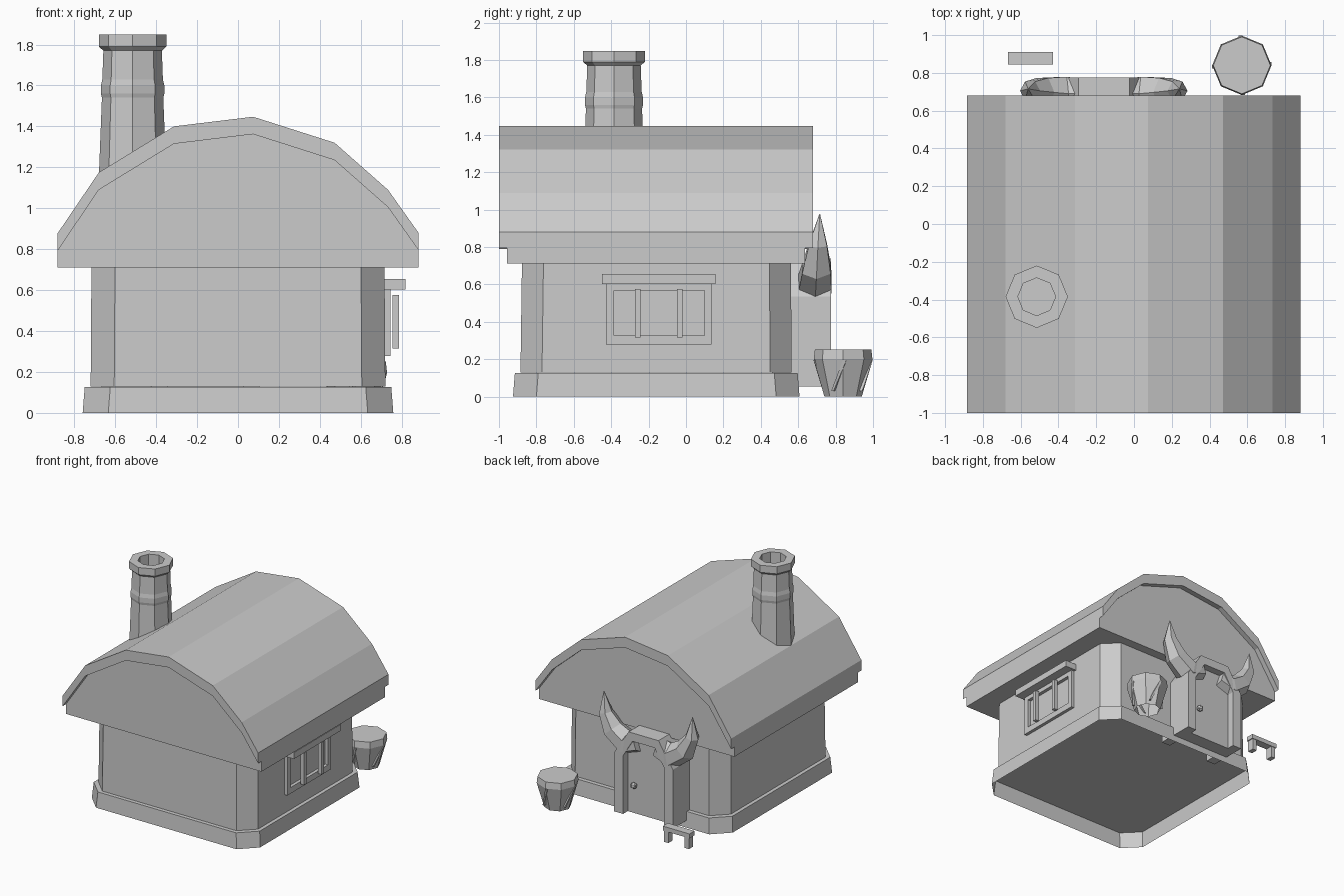
import bpy, bmesh
from math import sin, cos, pi
from mathutils import Vector

old = bpy.data.objects.get("Cube")
if old:
    bpy.data.objects.remove(old, do_unlink=True)

grey = bpy.data.materials.new("plain_grey")
grey.use_nodes = True
grey.diffuse_color = (0.6, 0.6, 0.6, 1)
grey.node_tree.nodes["Principled BSDF"].inputs["Base Color"].default_value = (0.6, 0.6, 0.6, 1)


def finish(name, bm):
    bmesh.ops.recalc_face_normals(bm, faces=bm.faces)
    mesh = bpy.data.meshes.new(name)
    bm.to_mesh(mesh)
    bm.free()
    mesh.materials.append(grey)
    obj = bpy.data.objects.new(name, mesh)
    bpy.context.collection.objects.link(obj)
    return obj


def loft(name, rings, open_start=False):
    """Skin a list of equal-sized point rings and cap the ends."""
    bm = bmesh.new()
    loops = [[bm.verts.new(p) for p in ring] for ring in rings]
    n = len(loops[0])
    for a, b in zip(loops, loops[1:]):
        for i in range(n):
            j = (i + 1) % n
            bm.faces.new((a[i], a[j], b[j], b[i]))
    if not open_start:
        bm.faces.new(loops[0])
    bm.faces.new(loops[-1])
    return finish(name, bm)


def prism(name, profile, y0, y1):
    """Extrude an x-z outline along y."""
    return loft(name, [[(x, y, z) for x, z in profile] for y in (y0, y1)])


def box(name, lo, hi):
    (x0, y0, z0), (x1, y1, z1) = lo, hi
    return prism(name, [(x0, z0), (x1, z0), (x1, z1), (x0, z1)], y0, y1)


def turned(name, x, y, profile, open_start=False):
    """Lathe a (radius, height) profile into eight sides with corners on the axes."""
    angles = [pi * i / 4 for i in range(8)]
    return loft(name, [[(x + r * cos(a), y + r * sin(a), z) for a in angles]
                       for r, z in profile], open_start)


def cut_corner_ring(x, y0, y1, c, z):
    """Rectangle with its four corners cut off."""
    return [(-x + c, y0, z), (x - c, y0, z), (x, y0 + c, z), (x, y1 - c, z),
            (x - c, y1, z), (-x + c, y1, z), (-x, y1 - c, z), (-x, y0 + c, z)]


# Base shell, open underneath, and the walls on top of it
loft("base", [cut_corner_ring(0.759, -0.925, 0.607, 0.125, 0),
              cut_corner_ring(0.749, -0.915, 0.597, 0.125, 0.127)], open_start=True)
loft("walls", [cut_corner_ring(0.72, -0.885, 0.565, 0.115, 0.128),
               cut_corner_ring(0.716, -0.877, 0.561, 0.115, 0.72)])

# Arched roof over a solid gable block
arch = [(-0.883, 0.875), (-0.68, 1.175), (-0.313, 1.4), (0.074, 1.447),
        (0.472, 1.32), (0.733, 1.09), (0.882, 0.88)]
under = [(x, z - 0.085) for x, z in arch]
prism("roof", arch + under[::-1], -1.0, 0.68)
prism("gable_block", [(-0.883, 0.711)] + under + [(0.882, 0.711)], -0.957, 0.637)

# Hollow chimney with a collar and a cap
turned("chimney", -0.515, -0.385, [
    (0.167, 1.1), (0.15, 1.54), (0.155, 1.56), (0.155, 1.6), (0.148, 1.63),
    (0.143, 1.77), (0.165, 1.79), (0.165, 1.848), (0.1, 1.848), (0.1, 1.5)])

# Window on the left wall
box("window_hood", (0.7, -0.448, 0.603), (0.818, 0.158, 0.655))
for y0, y1 in ((-0.427, -0.385), (0.098, 0.137)):
    box("window_side", (0.7, y0, 0.278), (0.745, y1, 0.605))
for z0, z1 in ((0.278, 0.327), (0.568, 0.605)):
    box("window_rail", (0.7, -0.385, z0), (0.745, 0.098, z1))
for y in (-0.257, -0.033):
    box("window_bar", (0.754, y - 0.015, 0.315), (0.787, y + 0.015, 0.575))

# Doorway on the rear wall
DOOR_X = -0.16
outer = [(0.265, 0.055), (0.265, 0.535), (0.135, 0.738)]
inner = [(0.185, 0.055), (0.185, 0.53), (0.1, 0.67)]


def half_pair(points):
    right = [(DOOR_X + x, z) for x, z in points]
    left = [(DOOR_X - x, z) for x, z in reversed(points)]
    return right + left


prism("door_frame", half_pair(outer) + half_pair(inner)[::-1], 0.46, 0.776)
prism("door", half_pair(inner), 0.55, 0.715)
bm = bmesh.new()
bmesh.ops.create_icosphere(bm, subdivisions=1, radius=0.028)
knob = finish("door_knob", bm)
knob.location = (-0.045, 0.738, 0.29)

# Curved horns on the shoulders of the doorway
spine = [Vector(p) for p in ((0.09, 0.69, 0.64), (0.205, 0.69, 0.602), (0.325, 0.697, 0.685),
                             (0.39, 0.705, 0.81), (0.4, 0.715, 0.977))]
radii = (0.085, 0.1, 0.085, 0.055, 0.002)
for side in (1, -1):
    rings = []
    for i, (c, r) in enumerate(zip(spine, radii)):
        t = (spine[min(i + 1, 4)] - spine[max(i - 1, 0)]).normalized()
        across = t.cross(Vector((0, 1, 0))).normalized()
        ring = []
        for k in range(6):
            a = pi * k / 3
            p = c + r * (cos(a) * across + 1.03 * sin(a) * Vector((0, 1, 0)))
            ring.append((DOOR_X + side * p.x, p.y, p.z))
        rings.append(ring)
    loft("horn", rings)

# Barrel, open underneath, with slanted slats
BX, BY = 0.571, 0.84
turned("barrel", BX, BY, [(0.1, 0), (0.157, 0.2), (0.151, 0.251)], open_start=True)
for k in range(4):
    a = k * pi / 2
    rings = []
    for turn, r, z in ((-0.5, 0.108, 0.03), (0.05, 0.146, 0.195)):
        ring = []
        for dt, dr in ((-0.06, -0.015), (0.06, -0.015), (0.06, 0.012), (-0.06, 0.012)):
            ang = a + turn + dt
            ring.append((BX + (r + dr) * cos(ang), BY + (r + dr) * sin(ang), z))
        rings.append(ring)
    loft("barrel_slat", rings)

# Small bench
box("bench_seat", (-0.668, 0.845, 0.092), (-0.428, 0.91, 0.128))
for x in (-0.66, -0.474):
    box("bench_leg", (x, 0.85, 0), (x + 0.038, 0.905, 0.092))
